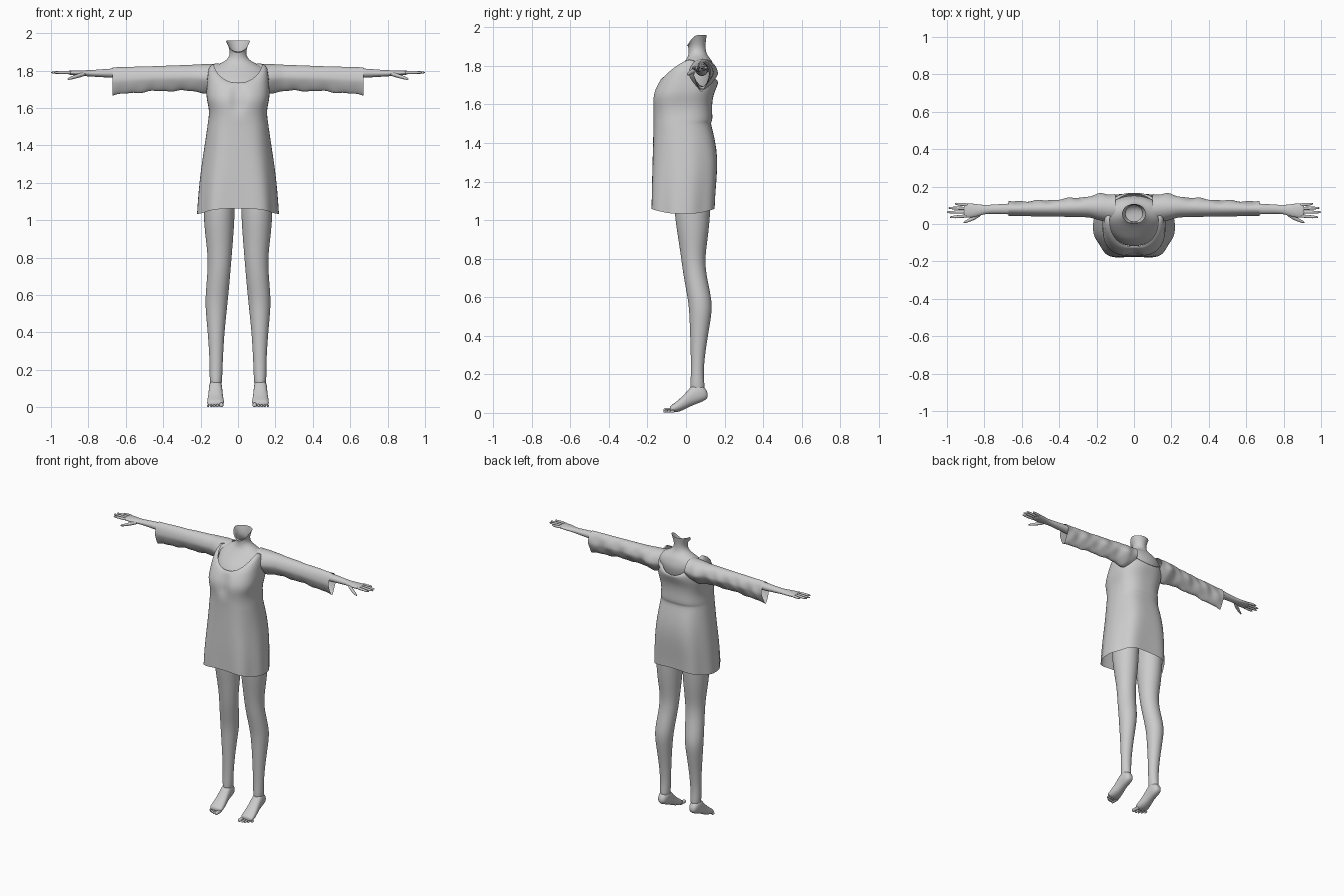
import bpy, bmesh, math
from mathutils import Vector

cube = bpy.data.objects.get("Cube")
if cube:
    bpy.data.objects.remove(cube, do_unlink=True)

grey = bpy.data.materials.new("plain_grey")
grey.use_nodes = True
grey.diffuse_color = (0.6, 0.6, 0.6, 1)
grey.node_tree.nodes["Principled BSDF"].inputs["Base Color"].default_value = (0.6, 0.6, 0.6, 1)


def power(v, p):
    return math.copysign(abs(v) ** (2 / p), v)


def section(axis, pos, a, b, p=2, n=24, tweak=None):
    """Ring at pos on an axis; a and b are (low, high) limits of the other two axes."""
    ring = []
    for i in range(n):
        t = math.tau * i / n
        c, s = power(math.cos(t), p), power(math.sin(t), p)
        u = (a[0] + a[1]) / 2 + c * (a[1] - a[0]) / 2
        v = (b[0] + b[1]) / 2 + s * (b[1] - b[0]) / 2
        co = {"x": (pos, u, v), "y": (u, pos, v), "z": (u, v, pos)}[axis]
        co = Vector(co)
        ring.append(tweak(co, t) if tweak else co)
    return ring


def loft(name, rings, caps=(True, True), side=1, levels=1):
    bm = bmesh.new()
    rows = [[bm.verts.new((p.x * side, p.y, p.z)) for p in ring] for ring in rings]
    for r0, r1 in zip(rows, rows[1:]):
        for i in range(len(r0)):
            j = (i + 1) % len(r0)
            bm.faces.new((r0[i], r0[j], r1[j], r1[i]))
    for row, cap in zip((rows[0], rows[-1]), caps):
        if cap:
            mid = bm.verts.new(sum((v.co for v in row), Vector()) / len(row))
            for i in range(len(row)):
                bm.faces.new((row[i], row[(i + 1) % len(row)], mid))
    bmesh.ops.recalc_face_normals(bm, faces=bm.faces)
    for f in bm.faces:
        f.smooth = True
    mesh = bpy.data.meshes.new(name)
    bm.to_mesh(mesh)
    bm.free()
    mesh.materials.append(grey)
    obj = bpy.data.objects.new(name, mesh)
    bpy.context.collection.objects.link(obj)
    mod = obj.modifiers.new("smooth", "SUBSURF")
    mod.levels = mod.render_levels = levels
    return obj


# Torso and neck, with the open top slanting down to the front
def neck_cut(co, t):
    co.z -= 0.065 * max(0, -math.sin(t)) ** 1.5
    return co


torso = [(1.5, .12, -.1, .11), (1.65, .14, -.13, .125), (1.73, .155, -.1, .15),
         (1.77, .165, -.06, .155), (1.805, .155, -.025, .145), (1.832, .11, 0, .132),
         (1.85, .07, .01, .115), (1.875, .045, .015, .103), (1.91, .043, .01, .1)]
rings = [section("z", z, (-w, w), (f, b)) for z, w, f, b in torso]
rings.append(section("z", 1.96, (-.064, .064), (.0, .108), tweak=neck_cut))
loft("torso_and_neck", rings, (True, False), levels=2)


# Dress: pleats deepen and sides drop toward the hem
def drape(co, t):
    depth = max(0, min(1, (1.58 - co.z) / 0.5))
    k = 1 - 0.035 * depth * math.cos(6 * (t + math.pi / 2))
    co.x, co.y = co.x * k, co.y * k
    co.z -= 0.03 * depth * math.cos(t) ** 2
    # soft dip between the breasts
    if co.y < 0 and 1.58 < co.z < 1.74:
        co.y += 0.02 * math.exp(-(co.x / 0.035) ** 2)
    return co


def neckline(co, t):
    s = math.sin(t)
    low = 1.735 if s < 0 else 1.72
    co.z = 1.835 + (low - 1.835) * abs(s) ** 1.3
    return co


dress = [(1.063, .212, -.183, .153, 2.7), (1.12, .209, -.182, .155, 2.7),
         (1.22, .202, -.18, .163, 2.6), (1.32, .19, -.176, .168, 2.5),
         (1.42, .175, -.172, .152, 2.5), (1.49, .165, -.17, .132, 2.5),
         (1.51, .162, -.17, .13, 2.5), (1.516, .162, -.17, .139, 2.5),
         (1.57, .153, -.17, .135, 2.6), (1.61, .158, -.174, .136, 2.7),
         (1.65, .168, -.174, .142, 2.7), (1.69, .17, -.16, .16, 2.6)]
rings = [section("z", z, (-w, w), (f, b), p, 72, drape) for z, w, f, b, p in dress]
rings.append(section("z", 1.73, (-.16, .16), (-.13, .17), 2.4, 72,
                     lambda co, t: neckline(co, t) * 0.5 + co * 0.5))
rings.append(section("z", 1.8, (-.13, .13), (-.12, .162), 2.2, 72, neckline))
loft("dress", rings, (False, False))


# Sleeves: hanging lower edge is narrower, back is creased
def sleeve_shape(co, t):
    s = math.sin(t)
    co.y = 0.08 + (co.y - 0.08) * (1 - 0.4 * max(0, -s))
    crease = math.sin(co.x * 75 + s * 2.5) * 0.5 + math.sin(co.x * 41 - s * 2) * 0.5
    co.y += 0.007 * crease * max(0, math.cos(t))
    co.z += 0.006 * crease * max(0, -s)
    return co


def across(table, n=24, tweak=None, p=2):
    """Stations along x: position, then y limits, then z limits."""
    return [section("x", x, (y0, y1), (z0, z1), p, n, tweak) for x, y0, y1, z0, z1 in table]


sleeve_keys = [(.1, .01, .16, 1.69, 1.838), (.17, .015, .165, 1.675, 1.836),
               (.24, .035, .148, 1.692, 1.832), (.45, .04, .128, 1.69, 1.824),
               (.67, .042, .12, 1.67, 1.818)]


def resample(keys, steps):
    out = []
    for a, b in zip(keys, keys[1:]):
        count = max(2, round((b[0] - a[0]) * steps))
        out += [[u + (v - u) * i / count for u, v in zip(a, b)] for i in range(count)]
    return out + [list(keys[-1])]


forearm = [(.3, .045, .12, 1.74, 1.815), (.6, .05, .112, 1.758, 1.815),
           (.7, .052, .108, 1.763, 1.81), (.78, .056, .102, 1.768, 1.803),
           (.81, .05, .102, 1.77, 1.802), (.85, .036, .108, 1.772, 1.802),
           (.89, .033, .112, 1.776, 1.801), (.91, .035, .11, 1.78, 1.8)]

leg = [(1.2, .018, .185, -.06, .135), (1.04, .016, .186, -.063, .127),
       (.92, .024, .176, -.043, .116), (.8, .034, .16, -.025, .097),
       (.7, .042, .165, -.012, .108), (.58, .053, .176, .012, .137),
       (.5, .062, .172, .018, .132), (.38, .074, .16, .022, .11),
       (.25, .081, .152, .026, .092), (.17, .084, .152, .024, .093),
       (.11, .086, .15, .02, .1)]

# Foot stations: y, half width, bottom, top
foot = [(.112, .014, .08, .105), (.1, .028, .065, .13), (.07, .035, .052, .155),
        (.035, .036, .04, .15), (.005, .038, .024, .11), (-.03, .043, .007, .075),
        (-.06, .046, .002, .05), (-.084, .043, .004, .036)]

# Fingers: name, root y, tip x, tip y
fingers = [("index", .043, .985, .036), ("middle", .064, 1, .063),
           ("ring", .083, .993, .086), ("little", .102, .957, .108)]

for side, label in ((1, "left"), (-1, "right")):
    loft(label + "_sleeve", across(resample(sleeve_keys, 45), 32, sleeve_shape),
         (False, False), side)
    loft(label + "_arm_and_palm", across(forearm), side=side)

    for name, y0, x1, y1 in fingers:
        stations = []
        for k, r in ((0, .0095), (.5, .009), (.9, .007), (1, .003)):
            x, y, z = .89 + (x1 - .89) * k, y0 + (y1 - y0) * k, 1.79
            stations.append((x, y - r, y + r, z - r, z + r))
        loft(f"{label}_{name}_finger", across(stations, 10), side=side)

    thumb = [(.815, .045, .07, 1.772, 1.795), (.85, .022, .05, 1.762, 1.786),
             (.885, .009, .028, 1.753, 1.772), (.905, .004, .017, 1.75, 1.764),
             (.912, .005, .011, 1.752, 1.758)]
    loft(label + "_thumb", across(thumb, 12), side=side)

    loft(label + "_leg", [section("z", z, (x0, x1), (y0, y1))
                          for z, x0, x1, y0, y1 in leg], side=side, levels=2)
    loft(label + "_foot", [section("y", y, (.12 - w, .12 + w), (z0, z1), 2.3)
                           for y, w, z0, z1 in foot], side=side)

    # Toes, big toe on the inner side
    for i in range(5):
        r = .0125 if i == 0 else .0088 - .0005 * i
        x = .089 if i == 0 else .094 + .0165 * i
        tip = -.118 + .0022 * i * i
        rows = [section("y", y, (x - k * r, x + k * r), (.001, .001 + (1 + k) * r), 2, 12)
                for y, k in ((-.06, 1), (tip + .018, .9), (tip + .008, 1.05), (tip, .5))]
        loft(f"{label}_toe_{i + 1}", rows, side=side)
